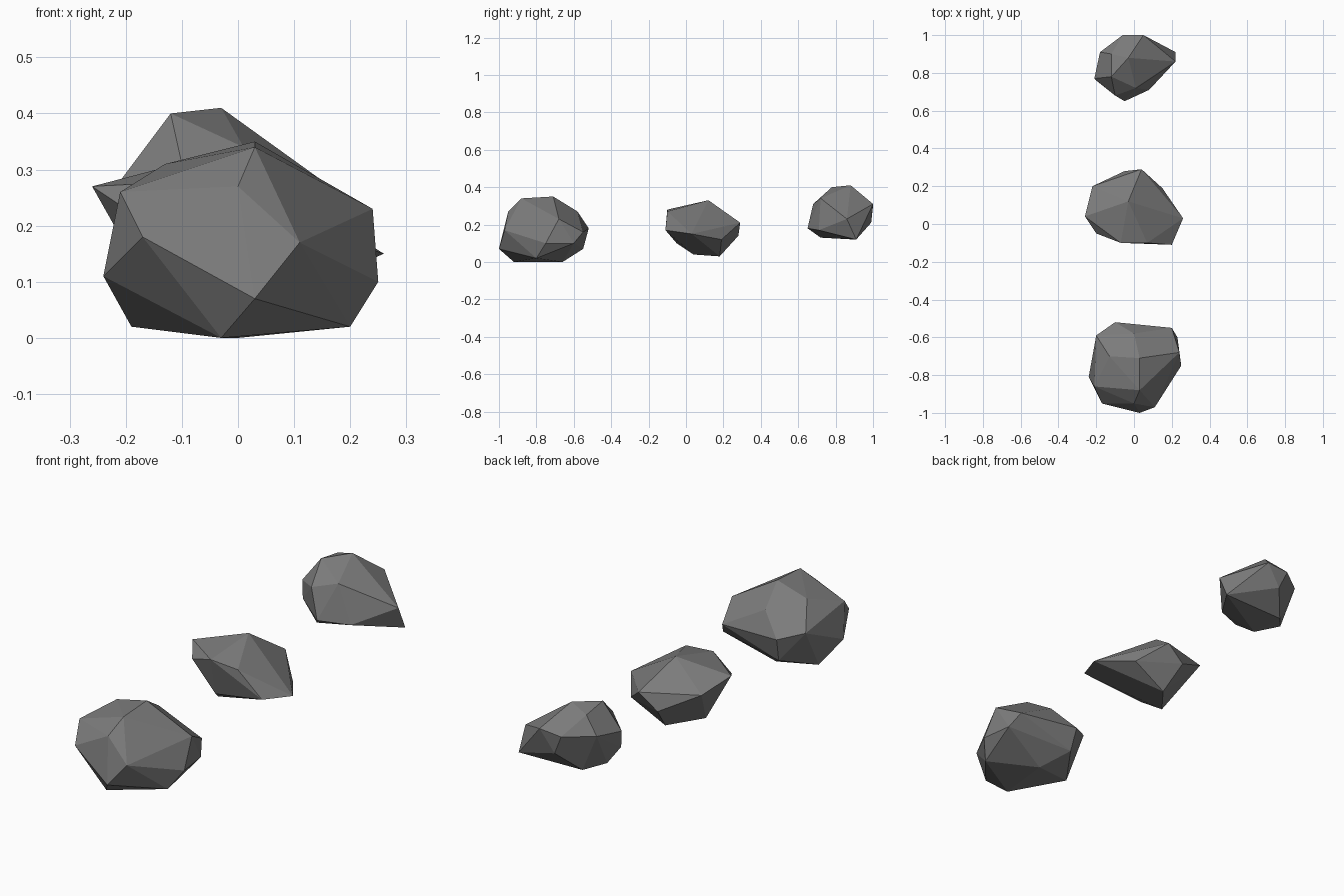
import bpy
import bmesh
from mathutils import Vector

default_cube = bpy.data.objects.get("Cube")
if default_cube is not None:
    bpy.data.objects.remove(default_cube, do_unlink=True)


def make_material(name, colour):
    """One flat colour, shown alike in the viewport and in a render."""
    material = bpy.data.materials.new(name)
    material.use_nodes = True
    material.diffuse_color = colour
    shader = material.node_tree.nodes["Principled BSDF"]
    shader.inputs["Base Color"].default_value = colour
    shader.inputs["Roughness"].default_value = 0.9
    return material


def make_boulder(name, centre_y, corners, material):
    """Chipped boulder: the convex hull of its corners, given in hundredths,
    with y measured from the boulder's own centre."""
    bm = bmesh.new()
    for x, y, z in corners:
        bm.verts.new(Vector((x, y + centre_y, z)) / 100)
    hull = bmesh.ops.convex_hull(bm, input=bm.verts[:])
    unused = {item for item in hull["geom_interior"] + hull["geom_unused"]
              if isinstance(item, bmesh.types.BMVert)}
    bmesh.ops.delete(bm, geom=list(unused), context="VERTS")

    # Merge nearly level triangles into larger facets
    bmesh.ops.dissolve_limit(bm, angle_limit=0.06,
                             verts=bm.verts[:], edges=bm.edges[:])
    bmesh.ops.recalc_face_normals(bm, faces=bm.faces[:])

    mesh = bpy.data.meshes.new(name)
    bm.to_mesh(mesh)
    bm.free()
    mesh.materials.append(material)
    mesh.shade_flat()
    boulder = bpy.data.objects.new(name, mesh)
    bpy.context.scene.collection.objects.link(boulder)
    return boulder


stone = make_material("stone grey", (0.2, 0.2, 0.2, 1.0))

# Large front boulder: crown, front, sides, back, underside
large_corners = [
    (3, 4, 35), (3, -13, 34), (-13, 5, 31), (0, 17, 27),
    (0, -20, 27), (11, -22, 17), (3, -25, 7), (-17, -20, 18),
    (24, 7, 23), (25, 0, 10), (-21, -11, 26), (-24, -6, 11),
    (-20, 16, 21), (-10, 23, 18), (20, 20, 16), (23, 15, 10),
    (-9, 20, 7), (-19, 5, 2), (20, -5, 2), (-3, -17, 0), (0, 9, 0),
]

# Middle boulder: crown, front, sides, back, underside
middle_corners = [
    (-3, 4, 33), (-7, -18, 28), (7, -18, 27), (20, -19, 17),
    (-26, -4, 27), (-20, -13, 23), (-22, 12, 23), (26, -5, 15),
    (4, 21, 21), (-5, 20, 14), (15, 11, 12),
    (-2, 10, 3), (-13, -4, 4), (-8, -13, 10),
]

# Small back boulder: crown, front, back, pointed side, underside
small_corners = [
    (-3, 5, 41), (-12, -5, 40), (-12, 7, 38), (1, -11, 34),
    (-10, -15, 31), (-21, -6, 28), (-5, -18, 18), (8, -12, 17),
    (-18, 8, 30), (-6, 17, 30), (5, 17, 31), (-2, 16, 21),
    (22, 3, 23), (22, 8, 12),
    (-20, -7, 20), (-17, -1, 14), (-10, 7, 12), (-10, -11, 13),
]

make_boulder("large_front_boulder", -75, large_corners, stone)
make_boulder("middle_boulder", 8, middle_corners, stone)
make_boulder("small_back_boulder", 83, small_corners, stone)
